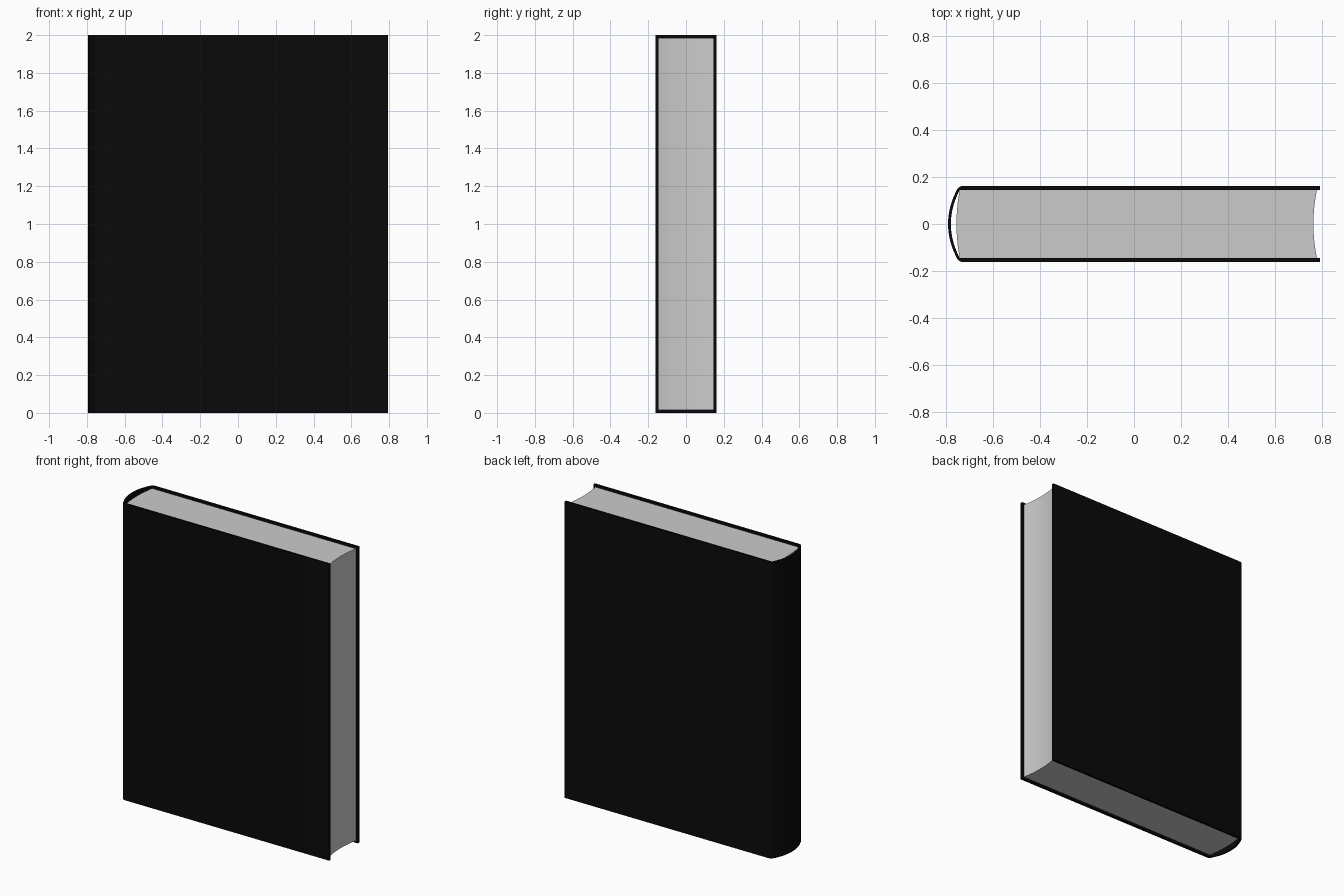
import bpy, bmesh
from math import radians

if "Cube" in bpy.data.objects:
    bpy.data.objects.remove(bpy.data.objects["Cube"])


def arc(x_edge, x_mid, half, n=16):
    """Shallow curve from +half to -half in y, bulging to x_mid at y = 0."""
    ys = [half * (1 - 2 * i / n) for i in range(n + 1)]
    return [(x_mid + (x_edge - x_mid) * (y / half) ** 2, y) for y in ys]


def extrude_profile(name, points, z0, z1):
    """Vertical prism from a closed xy outline."""
    bm = bmesh.new()
    face = bm.faces.new([bm.verts.new((x, y, z0)) for x, y in points])
    res = bmesh.ops.extrude_face_region(bm, geom=[face])
    top = [v for v in res["geom"] if isinstance(v, bmesh.types.BMVert)]
    bmesh.ops.translate(bm, verts=top, vec=(0, 0, z1 - z0))
    bmesh.ops.recalc_face_normals(bm, faces=bm.faces)
    mesh = bpy.data.meshes.new(name)
    bm.to_mesh(mesh)
    bm.free()
    ob = bpy.data.objects.new(name, mesh)
    bpy.context.collection.objects.link(ob)
    bpy.ops.object.select_all(action="DESELECT")
    ob.select_set(True)
    bpy.context.view_layer.objects.active = ob
    bpy.ops.object.shade_smooth_by_angle(angle=radians(30))
    return ob


# Hard cover: two boards joined by a rounded spine
outer = [(0.793, 0.161), (-0.737, 0.161), (-0.745, 0.158)]
outer += arc(-0.753, -0.793, 0.150)
outer += [(-0.745, -0.158), (-0.737, -0.161), (0.793, -0.161)]
inner = [(0.793, 0.145)] + arc(-0.743, -0.781, 0.145) + [(0.793, -0.145)]
cover = extrude_profile("cover", outer + inner[::-1], 0.0, 2.0)
black = bpy.data.materials.new("black_cover")
black.diffuse_color = (0.003, 0.003, 0.003, 1)
black.use_nodes = True
black.node_tree.nodes["Principled BSDF"].inputs["Base Color"].default_value = black.diffuse_color
cover.data.materials.append(black)

# Page block: convex at the spine, hollow at the fore edge
pages = arc(-0.743, -0.757, 0.1448) + arc(0.780, 0.765, 0.1448)[::-1]
extrude_profile("pages", pages, 0.015, 1.985)
